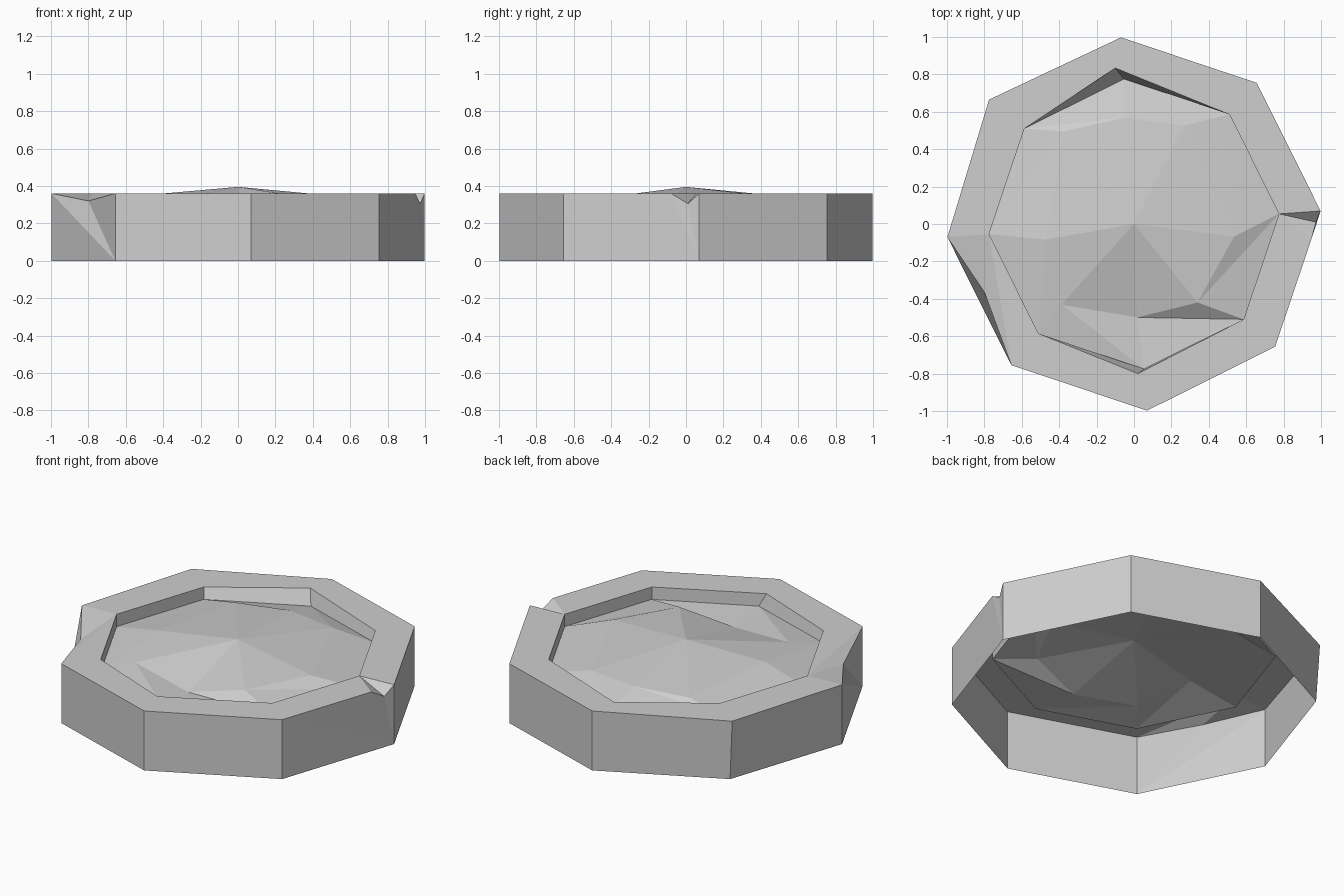
import bpy
import bmesh
from math import cos, sin, radians

if "Cube" in bpy.data.objects:
    bpy.data.objects.remove(bpy.data.objects["Cube"])

SIDES, TOP, FLOOR_EDGE = 8, 0.36, 0.285

stone = bpy.data.materials.new("grey stone")
stone.use_nodes = True
stone.diffuse_color = (0.62, 0.62, 0.62, 1)
stone.node_tree.nodes["Principled BSDF"].inputs["Base Color"].default_value = (0.62, 0.62, 0.62, 1)


def polar(angle, radius, z):
    return (radius * cos(radians(angle)), radius * sin(radians(angle)), z)


def octagon(radius, z):
    return [polar(4 + 45 * k, radius, z) for k in range(SIDES)]


def finish(name, bm):
    mesh = bpy.data.meshes.new(name)
    bm.to_mesh(mesh)
    bm.free()
    mesh.materials.append(stone)
    obj = bpy.data.objects.new(name, mesh)
    bpy.context.collection.objects.link(obj)
    return obj


# Rim: outer wall, flat top and recess wall, with two chips knocked out of the edge
outer = octagon(1.0, TOP)
outer[3] = (-0.775, 0.665, TOP)
inner = octagon(0.777, TOP)
inner[2] = (-0.10, 0.834, TOP)
inner[6] = (0.02, -0.80, TOP)
chips = {4: [(-0.80, -0.364, 0.32)],
         7: [(0.949, -0.08, TOP), (0.973, 0.01, 0.305)]}

bm = bmesh.new()
base = [bm.verts.new(p) for p in octagon(1.0, 0)]
edge = [bm.verts.new(p) for p in outer]
lip = [bm.verts.new(p) for p in inner]
foot = [bm.verts.new(p) for p in octagon(0.777, FLOOR_EDGE)]
for k in range(SIDES):
    n = (k + 1) % SIDES
    bm.faces.new((lip[k], lip[n], foot[n], foot[k]))
    if k not in chips:
        bm.faces.new((base[k], base[n], edge[n], edge[k]))
        bm.faces.new((edge[k], edge[n], lip[n], lip[k]))
        continue
    # chipped side: fan the wall from the base and the top from the nearest lip corner
    chain = [edge[k]] + [bm.verts.new(p) for p in chips[k]] + [edge[n]]
    pivot = lip[k] if k == 4 else lip[n]
    bm.faces.new((base[n], edge[k], base[k]))
    for a, b in zip(chain, chain[1:]):
        bm.faces.new((base[n], b, a))
        bm.faces.new((pivot, a, b))
    if k == 4:
        bm.faces.new((lip[k], edge[n], lip[n]))
    else:
        bm.faces.new((lip[n], lip[k], edge[k]))
finish("rim", bm)

# Floor: uneven low mound, as (angle, radius, height) around a raised centre
mound = [(-7, 0.54, 0.345), (63, 0.59, 0.335), (95, 0.57, 0.34), (127, 0.62, 0.33),
         (190, 0.48, 0.353), (228, 0.58, 0.315), (272, 0.50, 0.27), (309, 0.54, 0.34)]
bm = bmesh.new()
border = [bm.verts.new(p) for p in octagon(0.777, FLOOR_EDGE)]
middle = [bm.verts.new(polar(*m)) for m in mound]
peak = bm.verts.new((0, 0, 0.395))
for k in range(SIDES):
    n = (k + 1) % SIDES
    bm.faces.new((border[k], border[n], middle[k]))
    bm.faces.new((border[n], middle[n], middle[k]))
    bm.faces.new((middle[k], middle[n], peak))
finish("floor", bm)
